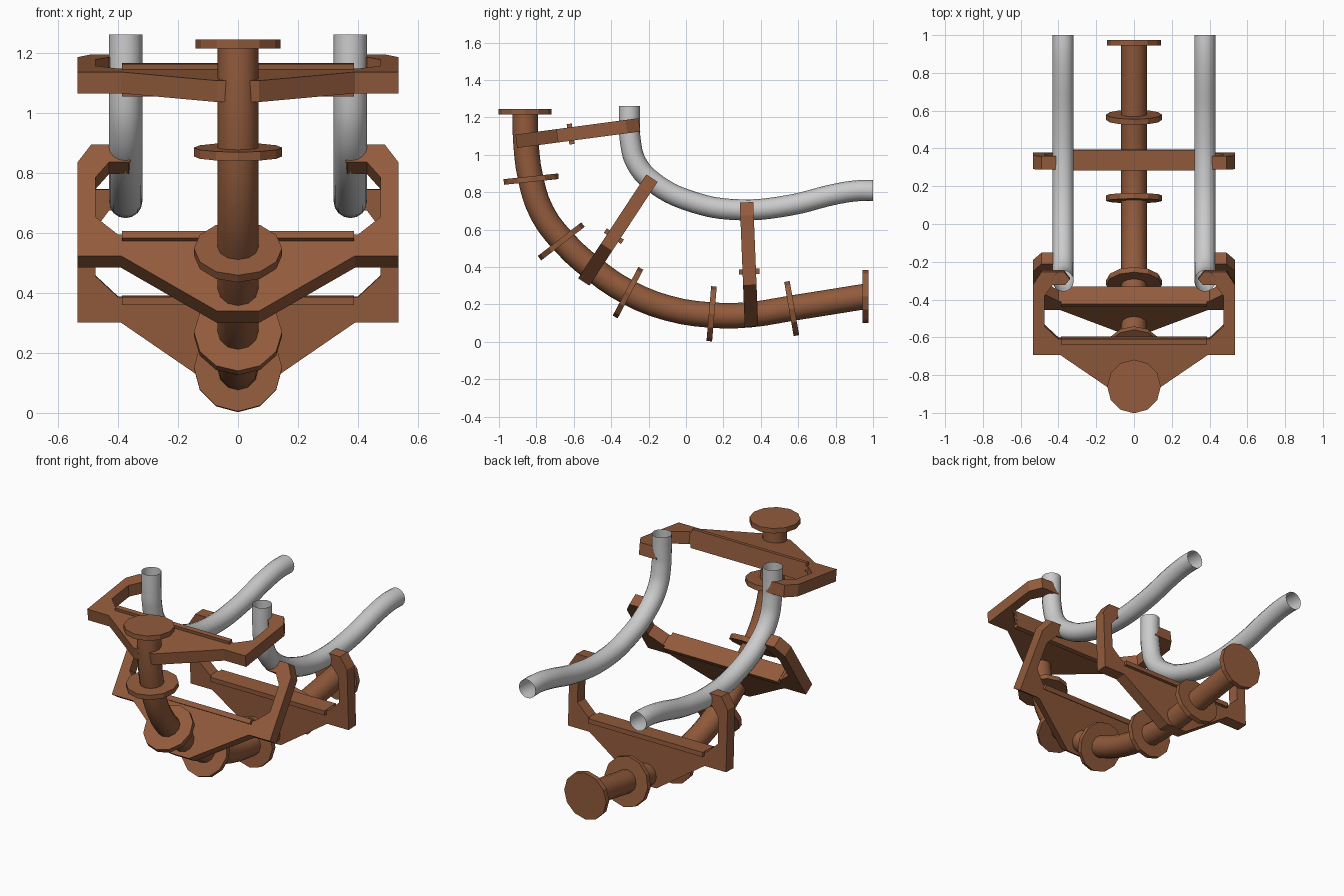
import bpy, bmesh, math
from mathutils import Vector, Matrix

if "Cube" in bpy.data.objects:
    bpy.data.objects.remove(bpy.data.objects["Cube"])

brown = bpy.data.materials.new("rust_brown")
brown.diffuse_color = (0.29, 0.105, 0.045, 1)
brown.use_nodes = True
brown.node_tree.nodes["Principled BSDF"].inputs["Base Color"].default_value = brown.diffuse_color


def add_mesh(name, bm, mat=None):
    bmesh.ops.recalc_face_normals(bm, faces=bm.faces)
    me = bpy.data.meshes.new(name)
    bm.to_mesh(me)
    bm.free()
    ob = bpy.data.objects.new(name, me)
    bpy.context.collection.objects.link(ob)
    if mat:
        me.materials.append(mat)
    return ob


def tube(name, x, path, radius, res, steps, caps, mat=None):
    cu = bpy.data.curves.new(name, 'CURVE')
    cu.dimensions = '3D'
    cu.bevel_depth = radius
    cu.bevel_resolution = res
    cu.resolution_u = steps
    cu.use_fill_caps = caps
    sp = cu.splines.new('BEZIER')
    sp.bezier_points.add(len(path) - 1)
    for p, (y, z) in zip(sp.bezier_points, path):
        p.co = (x, y, z)
        p.handle_left_type = p.handle_right_type = 'AUTO'
    if mat:
        cu.materials.append(mat)
    ob = bpy.data.objects.new(name, cu)
    bpy.context.collection.objects.link(ob)
    bpy.ops.object.select_all(action='DESELECT')
    ob.select_set(True)
    bpy.context.view_layer.objects.active = ob
    bpy.ops.object.convert(target='MESH')
    bpy.ops.object.shade_smooth_by_angle(angle=math.radians(40))


# curved central spine pipe
spine = [(-0.86, 1.24), (-0.857, 1.08), (-0.83, 0.87), (-0.77, 0.69),
         (-0.655, 0.535), (-0.49, 0.385), (-0.31, 0.265), (-0.1, 0.181),
         (0.135, 0.143), (0.34, 0.145), (0.565, 0.18), (0.96, 0.243)]
tube("spine_pipe", 0, spine, 0.068, 4, 3, True, brown)

# flanges along the spine: y, z, axis direction (y, z), radius
flanges = [(-0.86, 1.23, (0, 1), 0.142), (-0.828, 0.87, (-0.105, 1), 0.147),
           (-0.667, 0.537, (-0.61, 0.79), 0.147), (-0.31, 0.263, (-0.885, 0.467), 0.147),
           (0.137, 0.15, (1, -0.085), 0.147), (0.565, 0.178, (1, 0.175), 0.147),
           (0.96, 0.243, (1, 0), 0.142)]
for i, (y, z, (ay, az), r) in enumerate(flanges):
    bm = bmesh.new()
    bmesh.ops.create_cone(bm, cap_ends=True, segments=12, radius1=r, radius2=r, depth=0.03)
    a = Vector((0, ay, az)).normalized()
    u = Vector((1, 0, 0))
    rot = Matrix((u, a.cross(u), a)).transposed().to_4x4()
    bm.transform(Matrix.Translation((0, y, z)) @ rot)
    add_mesh(f"flange_{i + 1}", bm, brown)

# brackets: plate outline with clamp arms, right half as (x, height)
L = 0.664
half = [(0.07, 0), (0.39, 0.22), (0.535, 0.22), (0.535, L - 0.07), (0.49, L),
        (0.37, L), (0.34, L - 0.04), (0.365, L - 0.07), (0.43, L - 0.07),
        (0.475, L - 0.13), (0.475, 0.375), (0.40, 0.305)]
outline = half + [(-x, v) for x, v in reversed(half)]
rib = [(-0.387, 0.279), (0.387, 0.279), (0.387, 0.307), (-0.387, 0.307)]


def slab(name, pts, thick, frame):
    bm = bmesh.new()
    f = bm.faces.new([bm.verts.new((x, v, -thick / 2)) for x, v in pts])
    ext = bmesh.ops.extrude_face_region(bm, geom=[f])
    bmesh.ops.translate(bm, vec=(0, 0, thick),
                        verts=[g for g in ext['geom'] if isinstance(g, bmesh.types.BMVert)])
    bm.transform(frame)
    add_mesh(name, bm, brown)


# top point (y, z) and upward direction of each bracket
for name, top, d in [("upper", (-0.249, 1.16), (0.991, 0.132)),
                     ("middle", (-0.182, 0.875), (0.549, 0.836)),
                     ("rear", (0.3235, 0.746), (-0.04, 0.999))]:
    d = Vector((0, *d)).normalized()
    u = Vector((1, 0, 0))
    base = Vector((0, *top)) - d * L
    frame = Matrix.Translation(base) @ Matrix((u, d, u.cross(d))).transposed().to_4x4()
    slab(f"{name}_bracket", outline, 0.072, frame)
    slab(f"{name}_bracket_rib", rib, 0.11, frame)

# pair of open grey rails
rail = [(-0.302, 1.262), (-0.302, 1.16), (-0.297, 1.07), (-0.265, 0.955), (-0.17, 0.85),
        (0.045, 0.745), (0.286, 0.706), (0.553, 0.73), (0.80, 0.79), (0.92, 0.808), (1.0, 0.808)]
for side, x in (("left", -0.375), ("right", 0.375)):
    tube(f"{side}_rail", x, rail, 0.056, 6, 5, False)
